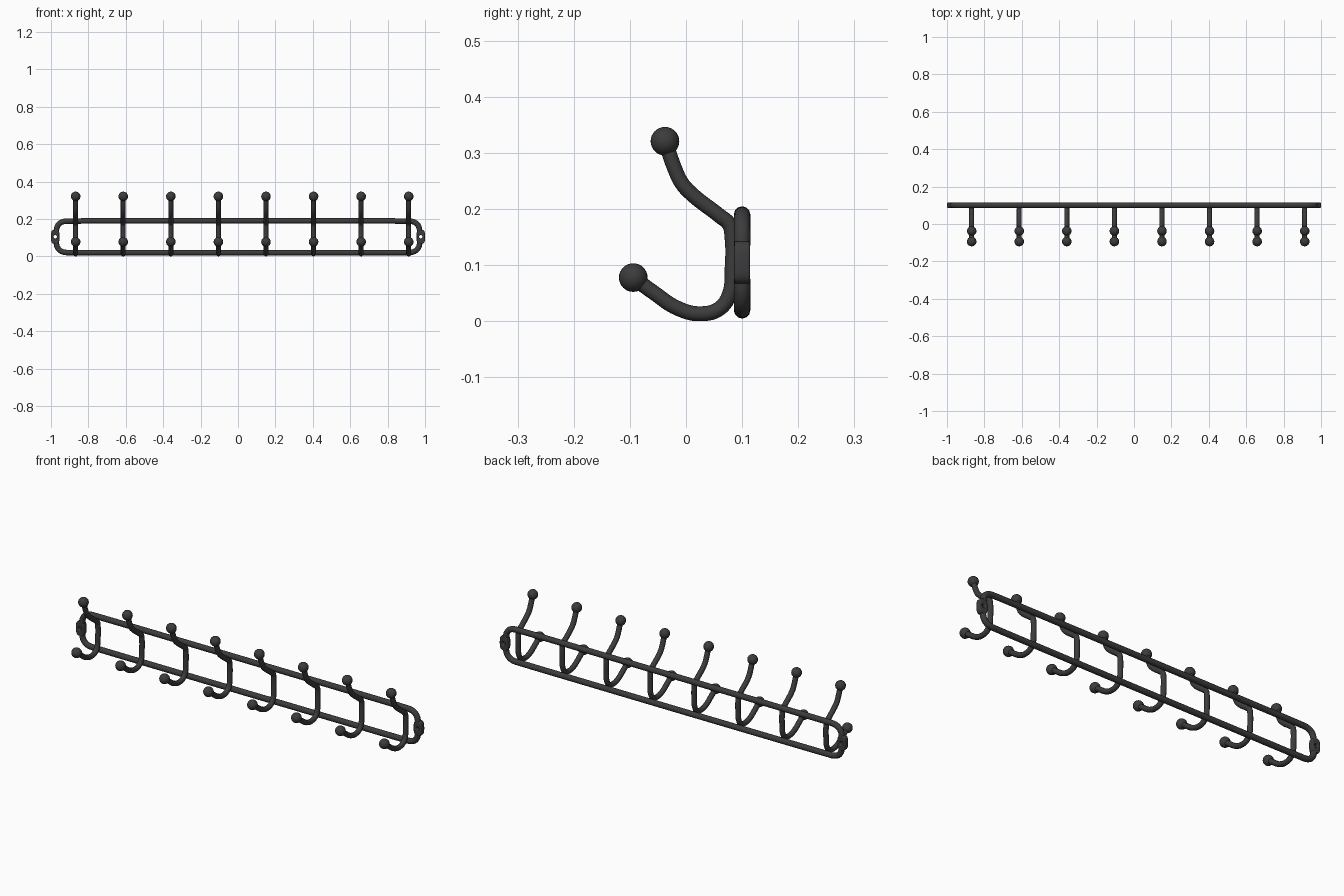
import bpy
import math

cube = bpy.data.objects.get("Cube")
if cube:
    bpy.data.objects.remove(cube, do_unlink=True)

metal = bpy.data.materials.new("charcoal metal")
metal.use_nodes = True
colour = (0.045, 0.045, 0.045, 1)
metal.diffuse_color = colour
metal.node_tree.nodes["Principled BSDF"].inputs["Base Color"].default_value = colour


def finish(obj):
    """Turn a curve into a smooth mesh and give it the metal."""
    bpy.ops.object.select_all(action="DESELECT")
    obj.select_set(True)
    bpy.context.view_layer.objects.active = obj
    if obj.type == "CURVE":
        bpy.ops.object.convert(target="MESH")
    obj = bpy.context.view_layer.objects.active
    obj.data.materials.clear()
    obj.data.materials.append(metal)
    bpy.ops.object.shade_smooth_by_angle(angle=math.radians(40))
    return obj


def tube(name, points, radius):
    curve = bpy.data.curves.new(name, "CURVE")
    curve.dimensions = "3D"
    curve.bevel_depth = radius
    curve.bevel_resolution = 4
    curve.resolution_u = 6
    curve.use_fill_caps = True
    spline = curve.splines.new("BEZIER")
    spline.bezier_points.add(len(points) - 1)
    for bp, co in zip(spline.bezier_points, points):
        bp.co = co
        bp.handle_left_type = bp.handle_right_type = "AUTO"
    obj = bpy.data.objects.new(name, curve)
    bpy.context.collection.objects.link(obj)
    return finish(obj)


def ball(name, y, z):
    bpy.ops.mesh.primitive_uv_sphere_add(segments=24, ring_count=16, radius=0.0255, location=(0, y, z))
    obj = bpy.context.object
    obj.name = name
    return finish(obj)


# Upper and lower rails, each curling towards the mounting eyelets
RAIL_Y, MID_Z = 0.1, 0.105
half = [(0.972, 0.03), (0.966, 0.055), (0.95, 0.074), (0.925, 0.083), (0.9, 0.084), (0.5, 0.085)]
for name, side in (("upper_rail", 1), ("lower_rail", -1)):
    path = [(-x, RAIL_Y, MID_Z + side * h) for x, h in half]
    path += [(x, RAIL_Y, MID_Z + side * h) for x, h in reversed(half)]
    tube(name, path, 0.0147)


# Flattened mounting eyelets with a screw hole
def ring(curve, rx, rz, power, count=24):
    spline = curve.splines.new("POLY")
    spline.points.add(count - 1)
    spline.use_cyclic_u = True
    for i, p in enumerate(spline.points):
        a = 2 * math.pi * i / count
        c, s = math.cos(a), math.sin(a)
        p.co = (math.copysign(abs(c) ** power, c) * rx,
                math.copysign(abs(s) ** power, s) * rz, 0, 1)


for name, side in (("left_eyelet", 1), ("right_eyelet", -1)):
    curve = bpy.data.curves.new(name, "CURVE")
    curve.dimensions = "2D"
    curve.fill_mode = "BOTH"
    curve.extrude = 0.01
    curve.bevel_depth = 0.004
    curve.bevel_resolution = 2
    ring(curve, 0.019, 0.034, 0.6)
    ring(curve, 0.013, 0.013, 1)
    eyelet = bpy.data.objects.new(name, curve)
    bpy.context.collection.objects.link(eyelet)
    eyelet.location = (side * 0.977, RAIL_Y, MID_Z)
    eyelet.rotation_euler.x = math.pi / 2
    finish(eyelet)

# One double hook with ball ends, then repeated along the rails
profile = [(-0.094, 0.078), (-0.06, 0.053), (-0.012, 0.022), (0.027, 0.0135),
           (0.06, 0.023), (0.078, 0.05), (0.082, 0.09), (0.082, 0.15),
           (0.077, 0.173), (0.06, 0.188), (0.01, 0.227), (-0.008, 0.247),
           (-0.02, 0.272), (-0.037, 0.321)]
parts = [tube("hook", [(0, y, z) for y, z in profile], 0.0133),
         ball("upper_ball", -0.0375, 0.321),
         ball("lower_ball", -0.094, 0.078)]
for i in range(8):
    x = -0.868 + i * 0.2544
    for part in parts:
        obj = part
        if i:
            obj = part.copy()
            obj.name = f"{part.name}_{i + 1}"
            bpy.context.collection.objects.link(obj)
        obj.location.x = x
